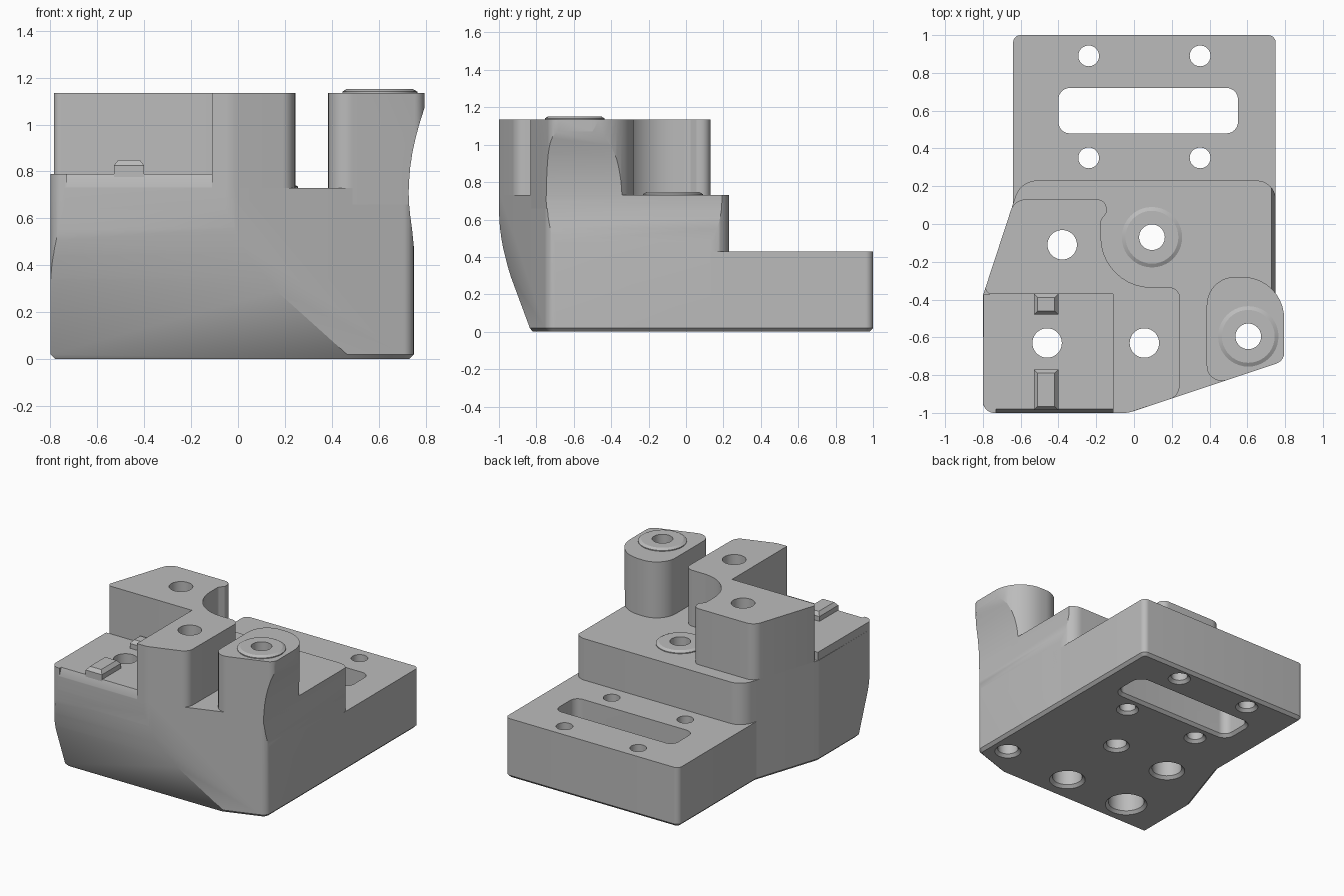
import bpy, bmesh, math
from mathutils import Vector

if "Cube" in bpy.data.objects:
    bpy.data.objects.remove(bpy.data.objects["Cube"], do_unlink=True)

grey = bpy.data.materials.new("mid_grey")
grey.use_nodes = True
grey.diffuse_color = (0.5, 0.5, 0.5, 1)
grey.node_tree.nodes["Principled BSDF"].inputs["Base Color"].default_value = (0.5, 0.5, 0.5, 1)


def fillet(corners, steps=10):
    """Outline from (x, y, radius) corners, counter-clockwise."""
    out = []
    for i, (x, y, r) in enumerate(corners):
        p = Vector((x, y))
        if r == 0:
            out.append(p)
            continue
        d1 = (Vector(corners[i - 1][:2]) - p).normalized()
        d2 = (Vector(corners[(i + 1) % len(corners)][:2]) - p).normalized()
        half = d1.angle(d2) / 2
        c = p + (d1 + d2).normalized() * r / math.sin(half)
        t = r / math.tan(half)
        s, e = p + d1 * t - c, p + d2 * t - c
        a0 = math.atan2(s.y, s.x)
        da = math.remainder(math.atan2(e.y, e.x) - a0, math.tau)
        for k in range(steps + 1):
            a = a0 + da * k / steps
            out.append(c + Vector((math.cos(a), math.sin(a))) * r)
    return out


def circle(x, y, r, n=40):
    return [Vector((x + r * math.cos(math.tau * k / n), y + r * math.sin(math.tau * k / n)))
            for k in range(n)]


def inset(pts, d):
    out = []
    for i, p in enumerate(pts):
        e1 = (p - pts[i - 1]).normalized()
        e2 = (pts[(i + 1) % len(pts)] - p).normalized()
        n1, n2 = Vector((-e1.y, e1.x)), Vector((-e2.y, e2.x))
        out.append(p + (n1 + n2) * d / (1 + n1.dot(n2)))
    return out


def stack(name, outline, rings, axes=(0, 1, 2)):
    """Solid from an outline repeated at (height, inset) rings."""
    bm = bmesh.new()
    loops = []
    for z, d in rings:
        loop = []
        for p in (inset(outline, d) if d else outline):
            uvw = (p.x, p.y, z)
            loop.append(bm.verts.new([uvw[a] for a in axes]))
        loops.append(loop)
    n = len(outline)
    for lo, hi in zip(loops, loops[1:]):
        for i in range(n):
            j = (i + 1) % n
            bm.faces.new((lo[i], lo[j], hi[j], hi[i]))
    bm.faces.new(loops[0][::-1])
    bm.faces.new(loops[-1])
    bmesh.ops.recalc_face_normals(bm, faces=bm.faces)
    mesh = bpy.data.meshes.new(name)
    bm.to_mesh(mesh)
    bm.free()
    mesh.materials.append(grey)
    obj = bpy.data.objects.new(name, mesh)
    bpy.context.collection.objects.link(obj)
    return obj


def activate(obj):
    bpy.ops.object.select_all(action='DESELECT')
    obj.select_set(True)
    bpy.context.view_layer.objects.active = obj


def cut(obj, cutters):
    activate(obj)
    for c in cutters:
        mod = obj.modifiers.new("cut", 'BOOLEAN')
        mod.operation, mod.solver, mod.object = 'DIFFERENCE', 'EXACT', c
        bpy.ops.object.modifier_apply(modifier=mod.name)


DECK, TOP, LEDGE, PLATE = 0.73, 1.135, 0.79, 0.43
foot = [(0, 0.02), (0.02, 0)]

# Main solids
body = stack("main_body", fillet([
    (-0.8, -1, 0.06), (-0.03, -1, 0.15), (0.75, -0.74, 0.06),
    (0.75, 0.23, 0.1), (-0.6, 0.23, 0.12), (-0.8, -0.38, 0.03)]), foot + [(DECK, 0)])
plate = stack("rear_plate", fillet([
    (-0.64, 0.05, 0), (0.75, 0.05, 0), (0.75, 1, 0.04), (-0.64, 1, 0.04)]), foot + [(PLATE, 0)])
ledge = stack("left_ledge", fillet([
    (-0.8, -1, 0.06), (-0.11, -1, 0), (-0.11, -0.37, 0), (-0.797, -0.37, 0)]),
    [(DECK, 0), (LEDGE, 0)])
tower = stack("curved_tower", fillet([
    (-0.11, -1, 0), (-0.03, -1, 0.15), (0.24, -0.91, 0.07), (0.245, -0.335, 0.06),
    (-0.175, -0.335, 0.265), (-0.175, 0.02, 0.03), (-0.145, 0.06, 0.03),
    (-0.145, 0.13, 0.05), (-0.633, 0.13, 0.08), (-0.797, -0.37, 0.03), (-0.11, -0.37, 0)]),
    [(DECK, 0), (TOP, 0)])
post = stack("right_post", fillet([
    (0.385, -0.862, 0.08), (0.795, -0.725, 0.06), (0.795, -0.28, 0.22), (0.385, -0.28, 0.15)]),
    [(0.66, 0), (TOP, 0)])

# Raised rings around the two pin holes
bosses = [stack(name, circle(x, y, 0.16), [(z, 0), (z + 0.006, 0), (z + 0.017, 0.02)])
          for name, x, y, z in (("deck_boss", 0.095, -0.07, DECK), ("post_boss", 0.605, -0.595, TOP))]

# Small chamfered keys on the ledge
ribs = [stack(name, fillet([(-0.53, y0, 0), (-0.4, y0, 0), (-0.4, y1, 0), (-0.53, y1, 0)]),
              [(0.77, 0), (0.825, 0), (0.85, 0.02)])
        for name, y0, y1 in (("front_key", -0.985, -0.77), ("rear_key", -0.48, -0.37))]

# Cutters: holes with chamfered mouths below, slot, curved front and curved right side
plate_holes = [stack("plate_hole", circle(x, y, 0.055), [(-0.02, -0.04), (0.02, 0), (0.6, 0)])
               for x in (-0.24, 0.35) for y in (0.35, 0.89)]
slot = stack("slot_cutter", fillet([
    (-0.4, 0.48, 0.06), (0.55, 0.48, 0.06), (0.55, 0.72, 0.06), (-0.4, 0.72, 0.06)]),
    [(-0.02, -0.04), (0.02, 0), (0.6, 0)])
pin_holes = [stack("pin_hole", circle(x, y, 0.068), [(-0.02, -0.04), (0.02, 0), (1.3, 0)])
             for x, y in ((0.095, -0.07), (0.605, -0.595))]
bolt_holes = [stack("bolt_hole", circle(x, y, 0.078),
                    [(-0.02, 0.078 - r - 0.04), (0.02, 0.078 - r), (0.4, 0.078 - r), (0.4, 0), (1.3, 0)])
              for x, y, r in ((-0.38, -0.11, 0.1), (0.055, -0.63, 0.1), (-0.46, -0.63, 0.12))]
front_curve = stack("front_curve", [Vector(p) for p in (
    (-1.1, -0.02), (-0.805, -0.02), (-0.835, 0.02), (-0.935, 0.29), (-0.952, 0.345), (-0.966, 0.4),
    (-0.978, 0.45), (-0.988, 0.505), (-0.995, 0.56), (-1, 0.64), (-1.1, 0.64))],
    [(-1, 0), (1, 0)], axes=(2, 0, 1))
right_curve = stack("right_curve", [Vector(p) for p in (
    (0.9, 0.48), (0.75, 0.48), (0.743, 0.55), (0.735, 0.61), (0.73, 0.66), (0.728, 0.71),
    (0.73, 0.76), (0.735, 0.82), (0.744, 0.88), (0.757, 0.94), (0.773, 1), (0.795, 1.07), (0.9, 1.07))],
    [(-1.2, 0), (0.5, 0)], axes=(0, 2, 1))
lip = stack("lip_cutter", [Vector(p) for p in (
    (-1.1, 0.735), (-1, 0.735), (-0.977, 0.8), (-1.1, 0.8))],
    [(-0.73, 0), (-0.11, 0)], axes=(2, 0, 1))

cutters = plate_holes + [slot, front_curve, right_curve, lip] + pin_holes + bolt_holes
for c in cutters:
    c.hide_render = True

cut(body, [front_curve, right_curve] + pin_holes + bolt_holes)
cut(plate, plate_holes + [slot])
cut(ledge, [lip, bolt_holes[2]])
cut(tower, bolt_holes[:2])
cut(post, [right_curve, pin_holes[1]])
for boss, hole in zip(bosses, pin_holes):
    cut(boss, [hole])

for c in cutters:
    bpy.data.objects.remove(c, do_unlink=True)

for obj in [body, plate, ledge, tower, post] + bosses + ribs:
    activate(obj)
    bpy.ops.object.shade_smooth_by_angle(angle=math.radians(25))
